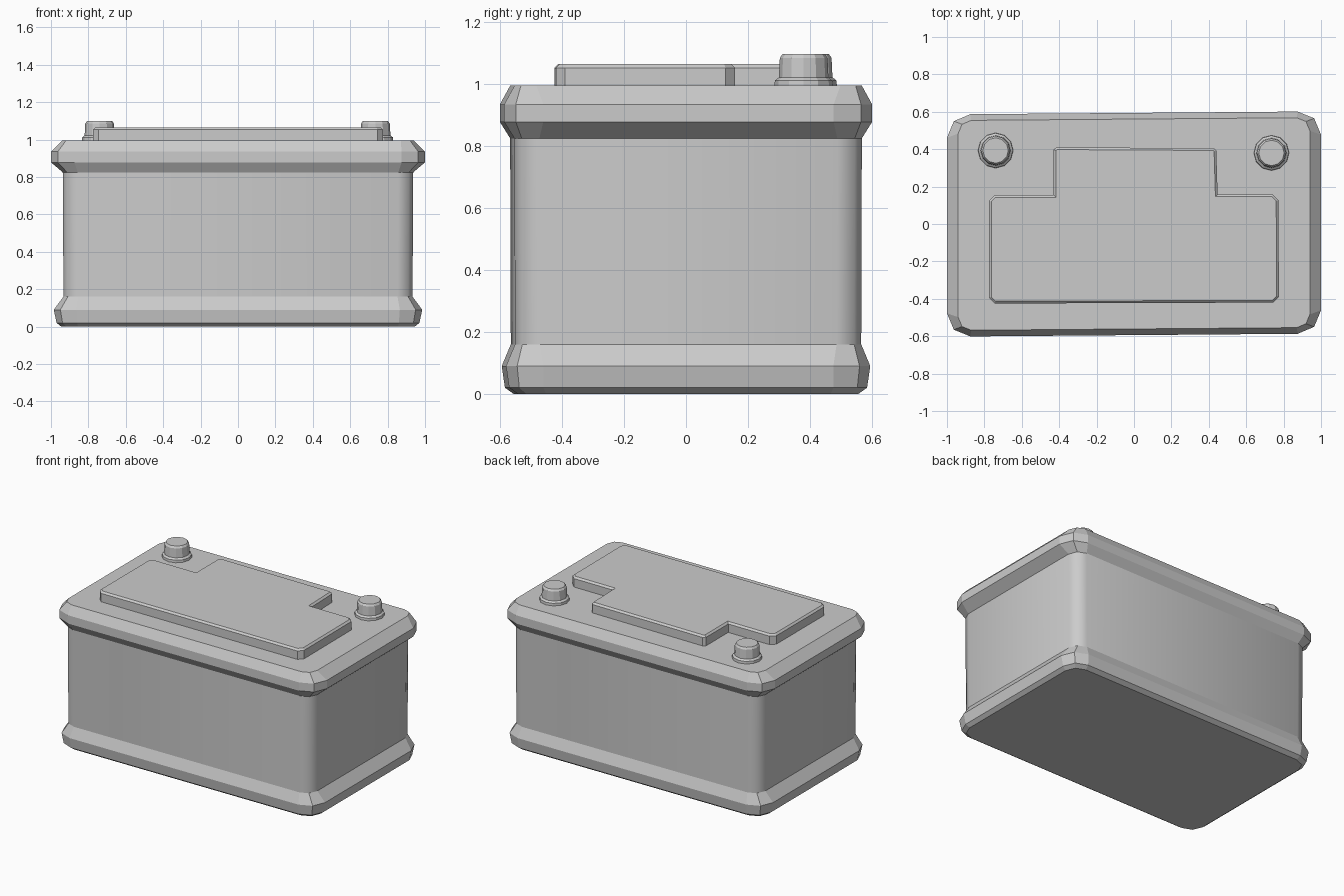
import bpy, bmesh
from math import cos, sin, pi

if "Cube" in bpy.data.objects:
    bpy.data.objects.remove(bpy.data.objects["Cube"])

SHEAR = 0.008  # the case is very slightly skewed in plan


def finish(name, bm):
    bmesh.ops.recalc_face_normals(bm, faces=bm.faces)
    me = bpy.data.meshes.new(name)
    bm.to_mesh(me)
    bm.free()
    ob = bpy.data.objects.new(name, me)
    bpy.context.collection.objects.link(ob)
    return ob


def loft(name, rings, smooth_bands=()):
    """Skin a stack of closed rings and cap both ends."""
    bm = bmesh.new()
    vs = [[bm.verts.new(p) for p in ring] for ring in rings]
    n = len(vs[0])
    for b, (lo, hi) in enumerate(zip(vs, vs[1:])):
        for i in range(n):
            j = (i + 1) % n
            f = bm.faces.new((lo[i], lo[j], hi[j], hi[i]))
            f.smooth = b in smooth_bands
    bm.faces.new(vs[0][::-1])
    bm.faces.new(vs[-1])
    for e in bm.edges:  # keep the horizontal creases crisp
        if abs(e.verts[0].co.z - e.verts[1].co.z) < 1e-5:
            e.smooth = False
    return finish(name, bm)


def rounded_rect(z, hx, hy, r, seg=2):
    pts = []
    for q, (sx, sy) in enumerate(((1, 1), (-1, 1), (-1, -1), (1, -1))):
        for k in range(seg + 1):
            a = (q + k / seg) * pi / 2
            x = sx * (hx - r) + r * cos(a)
            y = sy * (hy - r) + r * sin(a)
            pts.append((x, y + SHEAR * x, z))
    return pts


# Case: foot flange, recessed wall and top rim
case_profile = [
    (0.00, 0.945, 0.550, 0.09), (0.02, 0.970, 0.578, 0.11),
    (0.09, 0.985, 0.588, 0.12), (0.16, 0.933, 0.559, 0.08),
    (0.825, 0.937, 0.561, 0.08), (0.878, 1.000, 0.594, 0.125),
    (0.935, 1.000, 0.594, 0.125), (0.995, 0.940, 0.561, 0.07),
]
loft("battery_case", [rounded_rect(*p) for p in case_profile], smooth_bands=(3,))

# Raised T-shaped cover plate
c, s = 0.03, 0.012
outline = [
    (-0.775 + c, -0.425), (0.775 - c, -0.42), (0.775, -0.42 + c),
    (0.772, 0.158 - c), (0.772 - c, 0.158), (0.447, 0.158),
    (0.44, 0.405 - s), (0.44 - s, 0.405), (-0.425 + s, 0.41),
    (-0.43, 0.41 - s), (-0.43, 0.155), (-0.775 + c, 0.155),
    (-0.775, 0.155 - c), (-0.775, -0.425 + c),
]
bm = bmesh.new()
base = bm.faces.new([bm.verts.new((x, y, 0.985)) for x, y in outline])
ext = bmesh.ops.extrude_face_region(bm, geom=[base])["geom"]
bmesh.ops.translate(bm, verts=[g for g in ext if isinstance(g, bmesh.types.BMVert)],
                    vec=(0, 0, 0.08))
top_edges = [e for e in bm.edges if all(v.co.z > 1.0 for v in e.verts)]
bmesh.ops.bevel(bm, geom=top_edges, offset=0.012, segments=1, affect='EDGES')
finish("cover_plate", bm)

# Terminal posts with flared collars
post_profile = [(0.985, 0.095), (1.012, 0.093), (1.022, 0.080),
                (1.085, 0.077), (1.098, 0.068)]
for side, x, y in (("left", -0.74, 0.393), ("right", 0.735, 0.380)):
    loft("terminal_" + side,
         [[(x + r * cos(k * pi / 6), y + r * sin(k * pi / 6), z) for k in range(12)]
          for z, r in post_profile])
